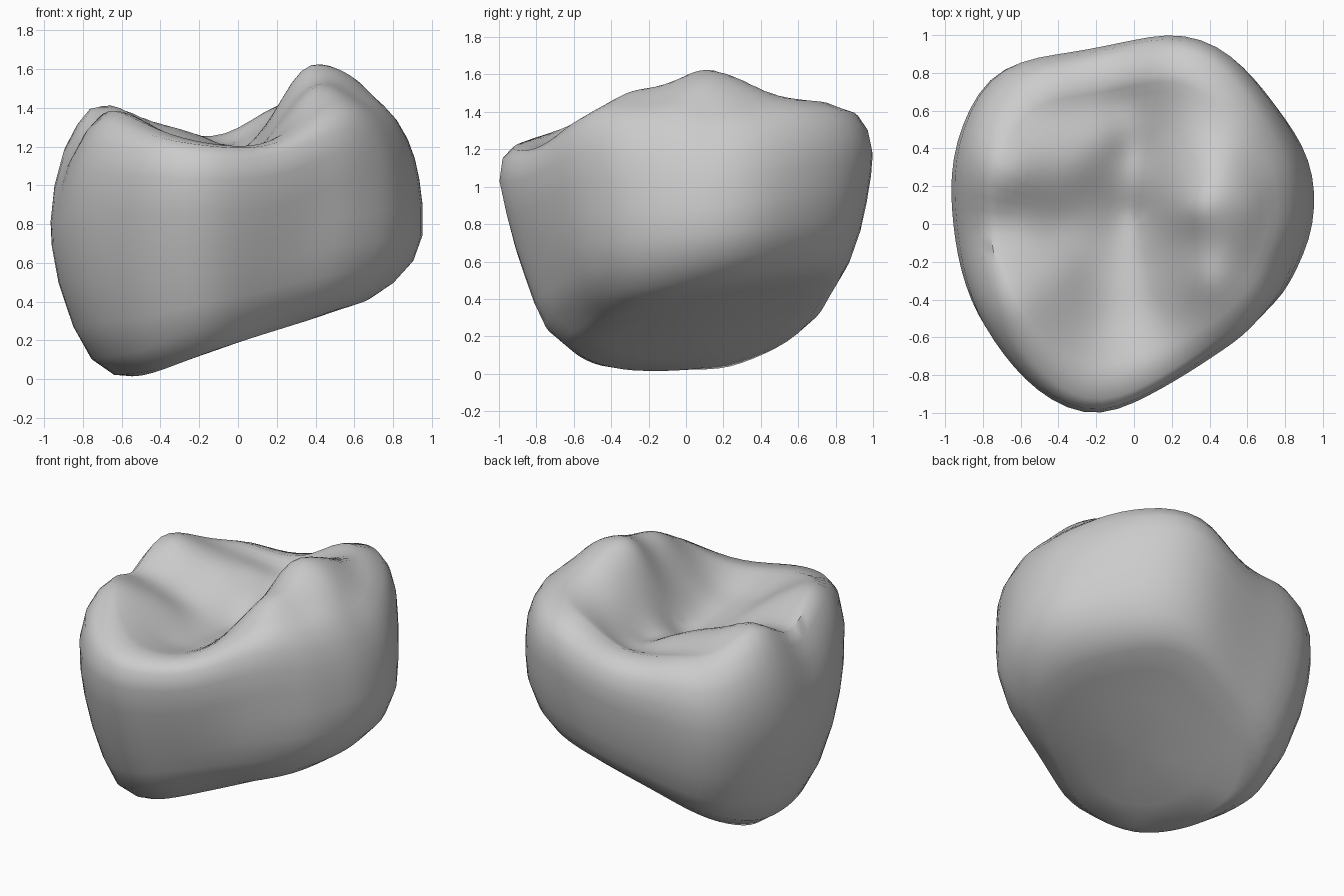
import bpy, bmesh, math
from mathutils import Vector

cube = bpy.data.objects.get("Cube")
if cube:
    bpy.data.objects.remove(cube, do_unlink=True)

SEGMENTS = 72

# Widest outline of the crown, counter-clockwise seen from above
OUTLINE = [(.96, .2), (.91, .4), (.73, .68), (.54, .89), (.38, .98), (.2, 1.01), (0, .97),
           (-.25, .92), (-.6, .87), (-.77, .78), (-.88, .6), (-.95, .4), (-.97, .2),
           (-.95, -.05), (-.91, -.28), (-.83, -.5), (-.71, -.68), (-.56, -.85),
           (-.4, -.96), (-.22, -1.02), (-.05, -.97), (.2, -.84), (.42, -.71), (.61, -.59),
           (.81, -.37), (.94, -.05)]

# Crests of the chewing surface, then its basin and grooves
CRESTS = [(.33, .08, 1.59), (.46, .02, 1.6), (.45, .3, 1.57), (.64, .1, 1.52),
          (.78, .12, 1.38), (.72, .38, 1.41), (.4, -.3, 1.5), (.66, -.25, 1.42),
          (.32, -.5, 1.35), (.15, -.75, 1.23), (-.2, -.88, 1.24), (-.5, -.65, 1.33),
          (-.6, -.4, 1.38), (-.72, -.18, 1.33), (-.75, 0, 1.28), (-.66, .27, 1.41),
          (-.6, .6, 1.3), (-.4, .8, 1.31), (-.1, .83, 1.3), (.2, .82, 1.42),
          (.42, .72, 1.46), (.58, .55, 1.46)]
BASIN = [(0, .05, 1.1), (-.17, .02, 1.12), (-.4, 0, 1.2), (-.3, .3, 1.28),
         (-.15, .45, 1.24), (0, .4, 1.18), (-.3, .65, 1.25), (-.05, .65, 1.22),
         (.2, .4, 1.37), (.12, .2, 1.28), (.22, -.1, 1.36), (.05, -.2, 1.14),
         (.1, -.45, 1.18), (-.15, -.5, 1.15), (-.38, -.25, 1.25), (-.2, -.25, 1.14)]

# Wall rings: (share of the outline, share of the height) at left, back, right, front
WALL = [((.74, 0), (.76, 0), (.66, .01), (.64, .03)),
        ((.85, .07), (.83, .06), (.78, .07), (.75, .11)),
        ((.95, .18), (.88, .15), (.88, .2), (.81, .23)),
        ((1, .32), (.93, .31), (.96, .38), (.86, .36)),
        ((1, .48), (.965, .48), (.995, .52), (.91, .49)),
        ((.98, .63), (.99, .64), (1, .6), (.96, .66)),
        ((.955, .74), (1, .76), (.98, .72), (1, .83)),
        ((.915, .85), (.98, .87), (.93, .85), (.985, .94)),
        ((.86, .95), (.93, .95), (.86, .94), (.93, .99))]
MEAN = 1.3


def spread(x, y, knot):
    """Influence of a height knot at a place."""
    return math.sqrt((x - knot[0]) ** 2 + (y - knot[1]) ** 2 + .01)


def solve_weights(knots):
    """Knot weights that make the surface pass through every knot (elimination)."""
    rows = [[spread(p[0], p[1], q) for q in knots] + [p[2] - MEAN] for p in knots]
    size = len(rows)
    for c in range(size):
        pivot = max(range(c, size), key=lambda r: abs(rows[r][c]))
        rows[c], rows[pivot] = rows[pivot], rows[c]
        rows[c] = [v / rows[c][c] for v in rows[c]]
        for r in range(size):
            if r != c:
                factor = rows[r][c]
                rows[r] = [v - factor * u for v, u in zip(rows[r], rows[c])]
    return [row[-1] for row in rows]


KNOTS = CRESTS + BASIN
WEIGHTS = solve_weights(KNOTS)


def chewing_height(x, y):
    return MEAN + sum(w * spread(x, y, k) for w, k in zip(WEIGHTS, KNOTS))


def base_height(x, y):
    """Slanting, slightly bowled underside that eases out to the ground."""
    z = .2 + .34 * x - .07 * x * x + .1 * (y + .2) + .17 * (y + .2) ** 2
    return (z + math.sqrt(z * z + .0004)) / 2


def outline_radius(angle):
    """Distance from the centre to the outline along a direction."""
    ray = Vector((math.cos(angle), math.sin(angle)))
    for i, start in enumerate(OUTLINE):
        a, b = Vector(start), Vector(OUTLINE[(i + 1) % len(OUTLINE)])
        ca, cb = ray.cross(a), ray.cross(b)
        if ca <= 0 < cb and ray.dot(a + b) > 0:
            return ray.dot(a.lerp(b, -ca / (cb - ca)))
    return 1.0


def wall_point(ring, angle):
    """Blend the four directional values of a wall ring."""
    turn = angle / (math.pi / 2)
    i = int(turn) % 4
    f = turn - int(turn)
    f = f * f * (3 - 2 * f)
    return Vector(ring[i]).lerp(Vector(ring[(i + 1) % 4]), f)


def build_crown():
    bm = bmesh.new()
    angles = [math.tau * i / SEGMENTS for i in range(SEGMENTS)]
    radii = [outline_radius(a) for a in angles]
    # soften the corners of the outline
    for _ in range(2):
        radii = [(radii[i - 1] + 2 * radii[i] + radii[(i + 1) % SEGMENTS]) / 4
                 for i in range(SEGMENTS)]

    def ring(place):
        return [bm.verts.new(place(a, r)) for a, r in zip(angles, radii)]

    def flat_ring(share, height):
        def place(a, r):
            x, y = r * share * math.cos(a), r * share * math.sin(a)
            return x, y, height(x, y)
        return ring(place)

    def wall_ring(values):
        def place(a, r):
            share, rise = wall_point(values, a)
            c, s = r * math.cos(a), r * math.sin(a)
            low = base_height(.72 * c, .72 * s)
            high = chewing_height(.82 * c, .82 * s)
            return c * share, s * share, low + (high - low) * rise
        return ring(place)

    # underside, wall and chewing surface from the bottom centre to the top centre
    rings = [flat_ring(k / 5, base_height) for k in (1, 2, 3)]
    rings += [wall_ring(values) for values in WALL]
    rings += [flat_ring(k / 20, chewing_height) for k in range(16, 0, -1)]
    for lower, upper in zip(rings, rings[1:]):
        for i in range(SEGMENTS):
            j = (i + 1) % SEGMENTS
            bm.faces.new((lower[i], lower[j], upper[j], upper[i]))
    bottom = bm.verts.new((0, 0, base_height(0, 0)))
    top = bm.verts.new((0, 0, chewing_height(0, 0)))
    for i in range(SEGMENTS):
        j = (i + 1) % SEGMENTS
        bm.faces.new((bottom, rings[0][j], rings[0][i]))
        bm.faces.new((top, rings[-1][i], rings[-1][j]))

    # round off the wall and the rim
    soft = [v for group in rings[:14] for v in group]
    bmesh.ops.smooth_vert(bm, verts=soft, factor=.3,
                          use_axis_x=False, use_axis_y=False, use_axis_z=True)
    bmesh.ops.recalc_face_normals(bm, faces=bm.faces)
    mesh = bpy.data.meshes.new("tooth_crown")
    bm.to_mesh(mesh)
    bm.free()
    return mesh


# Plain grey enamel
enamel = bpy.data.materials.new("grey_enamel")
enamel.use_nodes = True
colour = (.6, .6, .6, 1)
enamel.diffuse_color = colour
enamel.node_tree.nodes["Principled BSDF"].inputs["Base Color"].default_value = colour

crown = bpy.data.objects.new("tooth_crown", build_crown())
bpy.context.collection.objects.link(crown)
crown.data.materials.append(enamel)
bpy.context.view_layer.objects.active = crown
crown.select_set(True)
bpy.ops.object.shade_smooth_by_angle(angle=math.radians(50))
